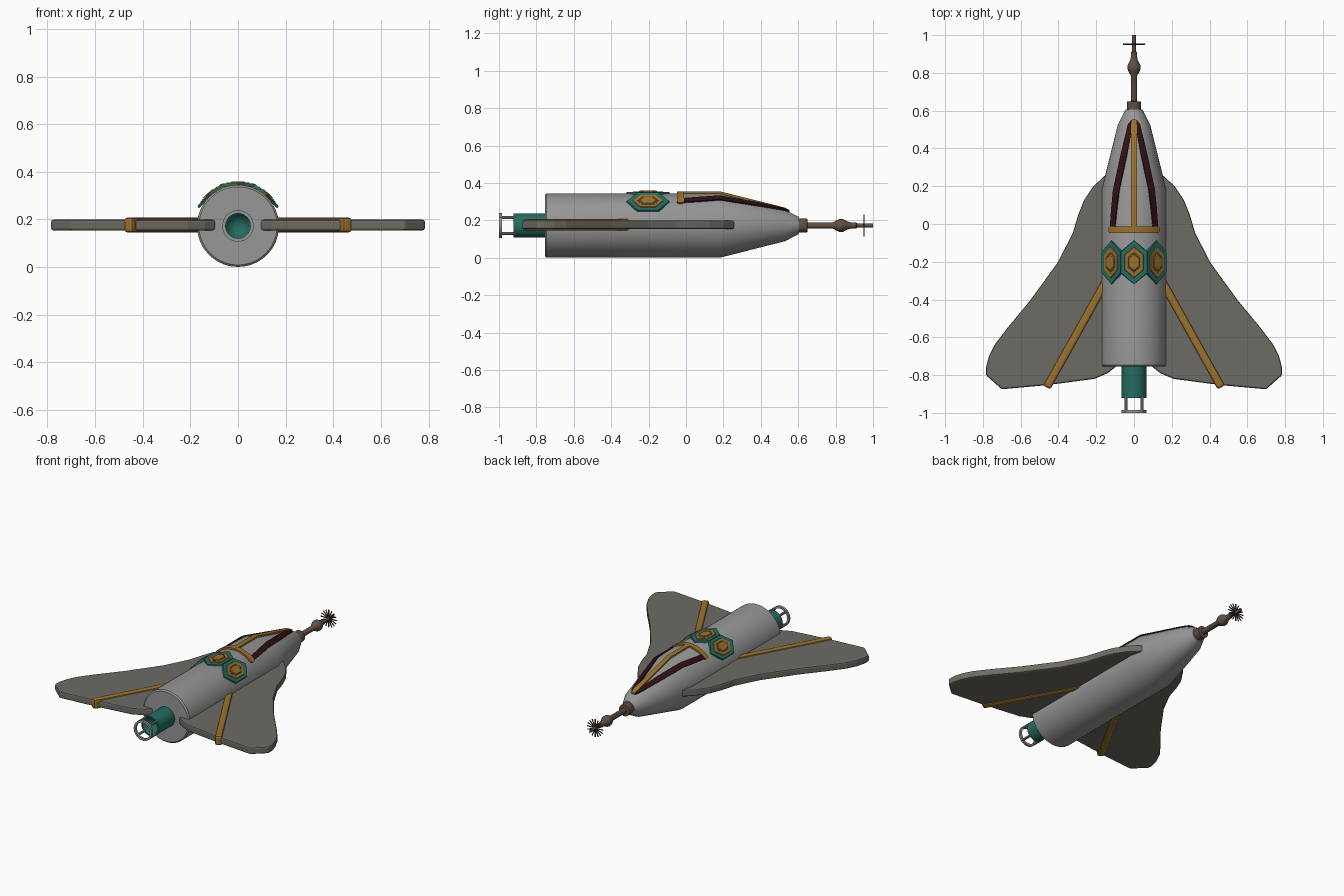
import bpy, bmesh, math
from mathutils import Vector, Matrix

if "Cube" in bpy.data.objects:
    bpy.data.objects.remove(bpy.data.objects["Cube"])

CZ = 0.173   # height of the fuselage axis


def material(name, rgb):
    m = bpy.data.materials.new(name)
    m.diffuse_color = (*rgb, 1)
    m.use_nodes = True
    m.node_tree.nodes["Principled BSDF"].inputs["Base Color"].default_value = m.diffuse_color
    return m


HULL = material("hull_grey", (0.31, 0.31, 0.31))
WING = material("wing_grey", (0.155, 0.145, 0.125))
GOLD = material("gold", (0.33, 0.17, 0.025))
TEAL = material("teal", (0.018, 0.15, 0.12))
RED = material("dark_red", (0.03, 0.005, 0.007))
BROWN = material("brown", (0.12, 0.078, 0.055))
DARK = material("dark_brown", (0.05, 0.03, 0.025))


def finish(name, bm, mat, smooth=True):
    bmesh.ops.remove_doubles(bm, verts=bm.verts, dist=1e-5)
    bmesh.ops.recalc_face_normals(bm, faces=bm.faces)
    me = bpy.data.meshes.new(name)
    bm.to_mesh(me)
    bm.free()
    me.materials.append(mat)
    ob = bpy.data.objects.new(name, me)
    bpy.context.collection.objects.link(ob)
    if smooth:
        bpy.ops.object.select_all(action='DESELECT')
        ob.select_set(True)
        bpy.context.view_layer.objects.active = ob
        bpy.ops.object.shade_smooth_by_angle(angle=math.radians(30))
    return ob


def lathe(name, profile, mat, seg=32, closed=False):
    """Revolve (y, radius) points around the long axis."""
    bm = bmesh.new()
    rings = []
    for y, r in profile:
        if r == 0:
            rings.append([bm.verts.new((0, y, CZ))] * seg)
        else:
            rings.append([bm.verts.new((r * math.sin(2 * math.pi * i / seg), y,
                                        CZ + r * math.cos(2 * math.pi * i / seg))) for i in range(seg)])
    pairs = list(zip(rings, rings[1:]))
    if closed:
        pairs.append((rings[-1], rings[0]))
    for a, b in pairs:
        for i in range(seg):
            j = (i + 1) % seg
            vs = list(dict.fromkeys((a[i], a[j], b[j], b[i])))
            if len(vs) > 2:
                bm.faces.new(vs)
    return finish(name, bm, mat)


def prism(name, outline, z0, z1, mat, top=1.0, smooth=False):
    """Extrude an xy outline from z0 to z1, scaling the top."""
    bm = bmesh.new()
    lo = [bm.verts.new((x, y, z0)) for x, y in outline]
    hi = [bm.verts.new((x * top, y * top, z1)) for x, y in outline]
    n = len(outline)
    bm.faces.new(lo)
    bm.faces.new(hi)
    for i in range(n):
        j = (i + 1) % n
        bm.faces.new((lo[i], lo[j], hi[j], hi[i]))
    return finish(name, bm, mat, smooth)


def bevel(ob, w, seg=2):
    m = ob.modifiers.new("bevel", 'BEVEL')
    m.width, m.segments, m.limit_method = w, seg, 'ANGLE'


def mirror(ob):
    ob.modifiers.new("mirror", 'MIRROR')


NOSE = [(-0.755, 0.172), (0.18, 0.172), (0.527, 0.085), (0.605, 0.045)]


def hull_r(y):
    for (a, ra), (b, rb) in zip(NOSE, NOSE[1:]):
        if y <= b:
            return ra + (rb - ra) * (y - a) / (b - a)
    return NOSE[-1][1]


def ribbon(name, spans, h, mat, n=4):
    """Raised strip hugging the hull; spans are (y, angle_from, angle_to)."""
    bm = bmesh.new()
    rings = []
    for y, a, b in spans:
        r, ring = hull_r(y), []
        ts = [a + (b - a) * i / n for i in range(n + 1)]
        for rr, seq in ((r + h, ts), (r - 0.01, ts[::-1])):
            ring += [bm.verts.new((rr * math.sin(t), y, CZ + rr * math.cos(t))) for t in seq]
        rings.append(ring)
    k = len(rings[0])
    for p, q in zip(rings, rings[1:]):
        for i in range(k):
            j = (i + 1) % k
            bm.faces.new((p[i], p[j], q[j], q[i]))
    bm.faces.new(rings[0])
    bm.faces.new(rings[-1])
    return finish(name, bm, mat)


# fuselage
lathe("fuselage", [(-0.755, 0), (-0.755, 0.164), (-0.747, 0.172), (0.18, 0.172),
                   (0.527, 0.085), (0.605, 0.045), (0.605, 0)], HULL, 48)

# wings
outline = [(0.095, 0.26), (0.15, 0.26), (0.215, 0.2), (0.265, 0.125), (0.295, 0.05), (0.325, -0.05),
           (0.405, -0.205), (0.55, -0.405), (0.67, -0.55), (0.735, -0.635), (0.768, -0.70),
           (0.784, -0.76), (0.784, -0.80), (0.70, -0.875), (0.46, -0.853), (0.21, -0.82),
           (0.14, -0.79), (0.095, -0.755)]
wing = prism("wings", outline, 0.154, 0.199, WING)
bevel(wing, 0.009)
mirror(wing)

# gold spars laid through the wings
a, b = Vector((0.13, -0.27)), Vector((0.462, -0.865))
d = (b - a).normalized()
s = Vector((-d.y, d.x)) * 0.022
spar = prism("wing_spars", [a + s, b + s, b - s, a - s], 0.146, 0.208, GOLD)
bevel(spar, 0.012)
mirror(spar)

# canopy: dark window strips, gold spine and rear bar
for side, label in ((1, "right"), (-1, "left")):
    ribbon("canopy_window_" + label,
           [(y, side * p, side * q) for y, p, q in
            ((-0.03, 0.62, 0.80), (0.08, 0.54, 0.74), (0.18, 0.46, 0.67),
             (0.35, 0.31, 0.58), (0.45, 0.2, 0.48), (0.527, 0.1, 0.36), (0.55, 0.05, 0.2))],
           0.008, RED)
ribbon("canopy_spine", [(y, -w / hull_r(y), w / hull_r(y)) for y, w in
                        ((-0.03, 0.015), (0.18, 0.015), (0.35, 0.015), (0.527, 0.013), (0.553, 0.01))],
       0.011, GOLD)
ribbon("canopy_rear_bar", [(-0.047, -0.8, 0.8), (-0.04, -0.83, 0.83), (-0.02, -0.83, 0.83),
                           (-0.012, -0.8, 0.8)], 0.011, GOLD, 16)

# three hexagonal ornaments across the back
HEX = [(0, 0.118), (0.07, 0.057), (0.07, -0.057), (0, -0.118), (-0.07, -0.057), (-0.07, 0.057)]
LAYERS = (("base", TEAL, 1.0, 0.166, 0.178, 0.97), ("plate", GOLD, 0.72, 0.176, 0.182, 0.94),
          ("groove", BROWN, 0.5, 0.18, 0.1828, 1.0), ("gem", GOLD, 0.45, 0.18, 0.187, 0.8))
for ang, label in ((-0.75, "left"), (0, "middle"), (0.75, "right")):
    for part, mat, k, z0, z1, top in LAYERS:
        ob = prism(f"hex_{part}_{label}", [(x * k, y * k) for x, y in HEX], z0, z1, mat, top)
        ob.matrix_world = Matrix.Translation((0, -0.203, CZ)) @ Matrix.Rotation(ang, 4, 'Y')

# engine nozzle with a concave end
lathe("engine_nozzle", [(-0.75, 0), (-0.75, 0.065), (-0.922, 0.065), (-0.922, 0.056),
                        (-0.895, 0.045), (-0.878, 0.025), (-0.872, 0)], TEAL)
lathe("engine_ring", [(-1.0, 0.066), (-0.985, 0.066), (-0.985, 0.052), (-1.0, 0.052)], HULL, 32, True)
# rods holding the ring
for i in range(4):
    t = math.radians(45 + 90 * i)
    bm = bmesh.new()
    bmesh.ops.create_cone(bm, cap_ends=True, segments=10, radius1=0.008, radius2=0.008, depth=0.085,
                          matrix=Matrix.Translation((0.059 * math.sin(t), -0.952, CZ + 0.059 * math.cos(t)))
                          @ Matrix.Rotation(math.pi / 2, 4, 'X'))
    finish(f"engine_rod_{i + 1}", bm, HULL)

# nose probe
lathe("nose_probe", [(0.6, 0), (0.6, 0.038), (0.648, 0.038), (0.65, 0.017), (0.785, 0.017), (0.805, 0.028),
                     (0.822, 0.035), (0.838, 0.035), (0.855, 0.026), (0.872, 0.018), (0.91, 0.015),
                     (0.915, 0.010), (1.0, 0.010), (1.0, 0)], BROWN, 20)

# ring of thin spikes near the probe tip
bm = bmesh.new()
for i in range(16):
    m = (Matrix.Translation((0, 0.952, CZ)) @ Matrix.Rotation(2 * math.pi * i / 16, 4, 'Y')
         @ Matrix.Translation((0, 0, 0.032)))
    bmesh.ops.create_cone(bm, cap_ends=True, segments=6, radius1=0.0035, radius2=0.0035, depth=0.052, matrix=m)
finish("probe_spikes", bm, DARK)
